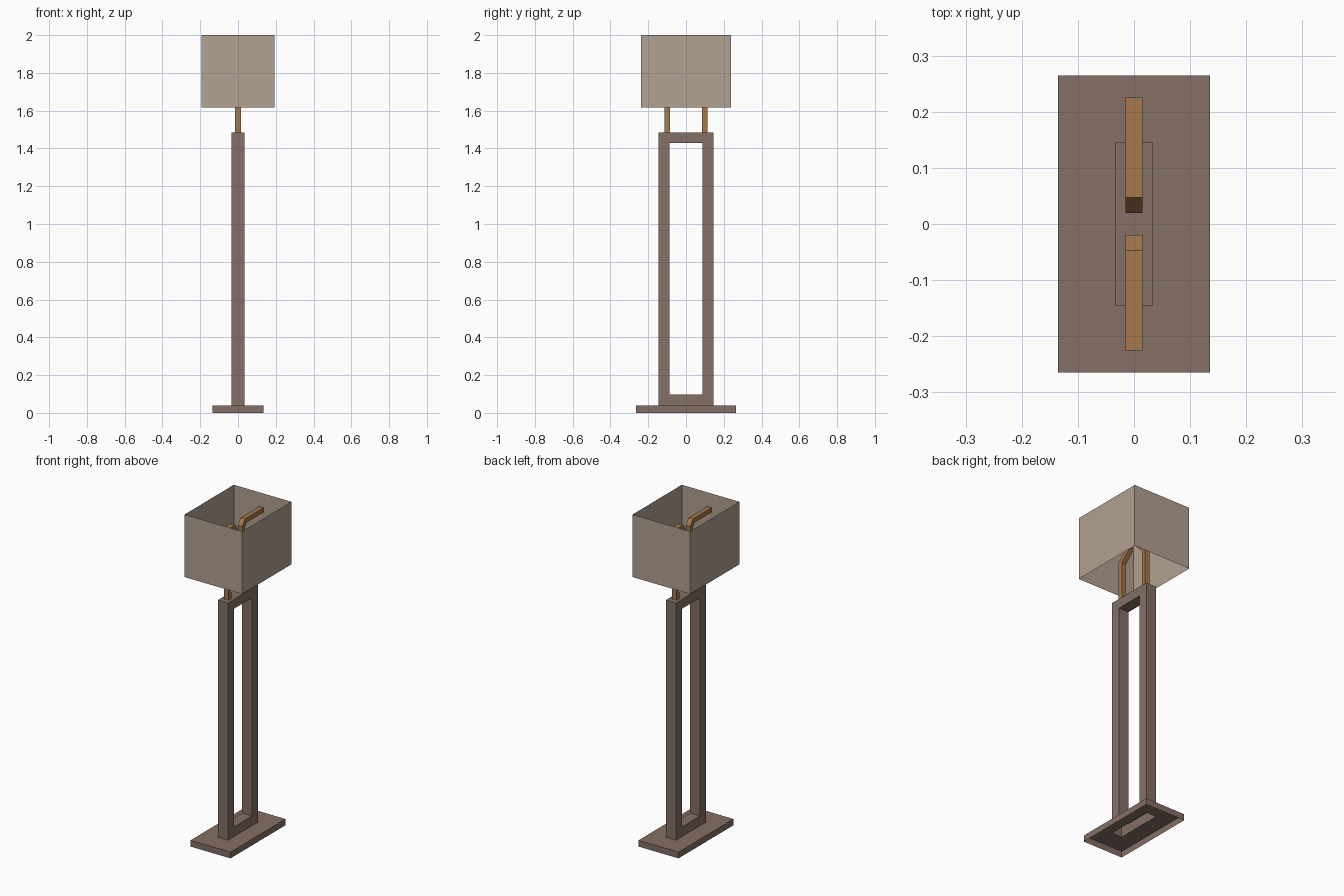
import bpy, bmesh
from mathutils import Vector

if "Cube" in bpy.data.objects:
    bpy.data.objects.remove(bpy.data.objects["Cube"])


def material(name, rgb):
    m = bpy.data.materials.new(name)
    m.diffuse_color = (*rgb, 1)
    m.use_nodes = True
    m.node_tree.nodes["Principled BSDF"].inputs["Base Color"].default_value = m.diffuse_color
    return m


WOOD = material("dark_wood", (0.231, 0.162, 0.133))
FABRIC = material("beige_fabric", (0.445, 0.356, 0.283))
BRASS = material("warm_brass", (0.376, 0.188, 0.07))


def box(hx, hy, z0, z1):
    """bmesh box centred on x and y"""
    bm = bmesh.new()
    bmesh.ops.create_cube(bm, size=2)
    for v in bm.verts:
        v.co = (v.co.x * hx, v.co.y * hy, z0 if v.co.z < 0 else z1)
    return bm


def faces_towards(bm, direction):
    bm.normal_update()
    return [f for f in bm.faces if f.normal.dot(Vector(direction)) > 0.9]


def finish(bm, name, mat, recalc=True):
    if recalc:
        bmesh.ops.recalc_face_normals(bm, faces=bm.faces)
    me = bpy.data.meshes.new(name)
    bm.to_mesh(me)
    bm.free()
    me.materials.append(mat)
    ob = bpy.data.objects.new(name, me)
    bpy.context.collection.objects.link(ob)
    return ob


FX, FY, BASE_Z, FRAME_Z = 0.034, 0.145, 0.038, 1.485

# base: hollow plate, open underneath, with a slot where the frame stands
bm = box(0.135, 0.265, 0, BASE_Z)
bmesh.ops.delete(bm, geom=faces_towards(bm, (0, 0, -1)), context='FACES_ONLY')
top = faces_towards(bm, (0, 0, 1))
bmesh.ops.inset_individual(bm, faces=top, thickness=0.05)
for v in top[0].verts:
    v.co.x = FX if v.co.x > 0 else -FX
    v.co.y = FY if v.co.y > 0 else -FY
bmesh.ops.delete(bm, geom=top, context='FACES_ONLY')
finish(bm, "base", WOOD, recalc=False)

# frame: tall upright with a window through it, open at the bottom
bm = box(FX, FY, BASE_Z, FRAME_Z)
bmesh.ops.delete(bm, geom=faces_towards(bm, (0, 0, -1)), context='FACES_ONLY')
sides = faces_towards(bm, (1, 0, 0)) + faces_towards(bm, (-1, 0, 0))
bmesh.ops.inset_individual(bm, faces=sides, thickness=0.02)
rims = []
for f in sides:
    for v in f.verts:
        v.co.y = 0.088 if v.co.y > 0 else -0.088
        v.co.z = 1.428 if v.co.z > 0.7 else 0.097
    rims += list(f.edges)
bmesh.ops.delete(bm, geom=sides, context='FACES_ONLY')
bmesh.ops.bridge_loops(bm, edges=rims)
finish(bm, "frame", WOOD)

# shade: thin four-sided sleeve, open at top and bottom
bm = box(0.194, 0.237, 1.618, 2.0)
caps = faces_towards(bm, (0, 0, 1)) + faces_towards(bm, (0, 0, -1))
bmesh.ops.delete(bm, geom=caps, context='FACES_ONLY')
finish(bm, "shade", FABRIC, recalc=False)

# bent arms: square bar swept along a cranked path in the y-z plane
PATH = [(0.099, FRAME_Z), (0.099, 1.725), (0.034, 1.79),
        (0.034, 1.88), (0.054, 1.906), (0.225, 1.906)]
HALF_T, HALF_X = 0.014, 0.015


def bent_arm(name, side):
    pts = [Vector(p) for p in PATH]
    bm = bmesh.new()
    rings = []
    for i, p in enumerate(pts):
        a = (p - pts[i - 1]).normalized() if i else (pts[1] - p).normalized()
        b = (pts[i + 1] - p).normalized() if i < len(pts) - 1 else a
        n1, n2 = Vector((-a.y, a.x)), Vector((-b.y, b.x))
        off = (n1 + n2) * (HALF_T / (1 + n1.dot(n2)))   # mitred corner
        rings.append([bm.verts.new((x * HALF_X, side * (p.x + s * off.x), p.y + s * off.y))
                      for x, s in ((-1, -1), (1, -1), (1, 1), (-1, 1))])
    for r, q in zip(rings, rings[1:]):
        for k in range(4):
            j = (k + 1) % 4
            bm.faces.new((r[k], r[j], q[j], q[k]))
    bm.faces.new(rings[0])
    bm.faces.new(rings[-1])
    finish(bm, name, BRASS)


bent_arm("back_arm", 1)
bent_arm("front_arm", -1)
